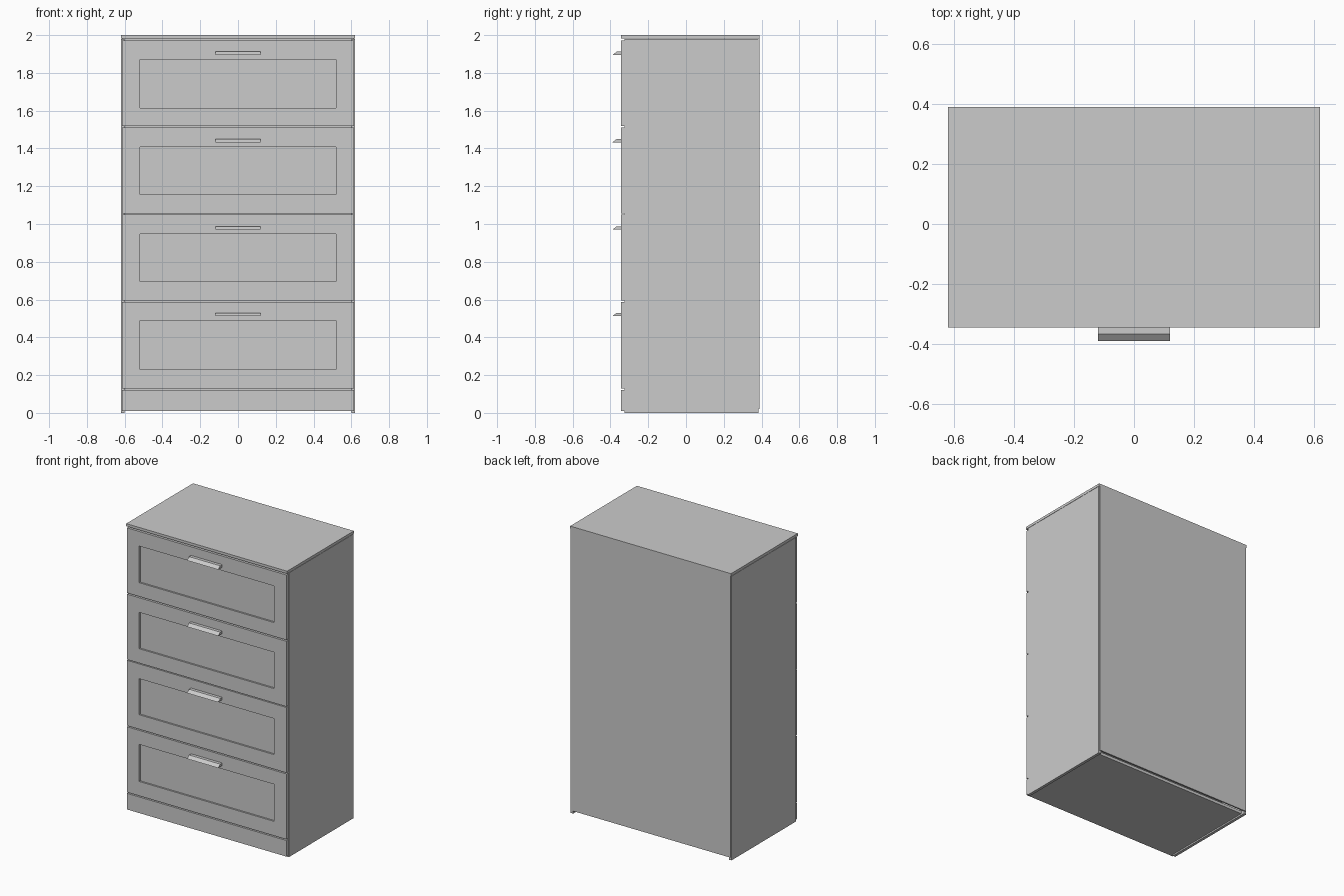
import bpy
import bmesh

cube = bpy.data.objects.get("Cube")
if cube:
    bpy.data.objects.remove(cube, do_unlink=True)

# Single painted finish
GREY = (0.6, 0.6, 0.6, 1.0)
paint = bpy.data.materials.new("grey_paint")
paint.use_nodes = True
paint.diffuse_color = GREY
paint.node_tree.nodes["Principled BSDF"].inputs["Base Color"].default_value = GREY

HALF_W, FRONT, CARCASS, BACK = 0.62, -0.345, -0.325, 0.39
FACE_W = 0.615
RECESS_W = 0.52


def prism(name, outline, x0, x1):
    """Extrude a y-z outline from x0 to x1."""
    bm = bmesh.new()
    face = bm.faces.new([bm.verts.new((x0, y, z)) for y, z in outline])
    ext = bmesh.ops.extrude_face_region(bm, geom=[face])
    moved = [v for v in ext["geom"] if isinstance(v, bmesh.types.BMVert)]
    bmesh.ops.translate(bm, verts=moved, vec=(x1 - x0, 0, 0))
    bmesh.ops.recalc_face_normals(bm, faces=bm.faces)
    mesh = bpy.data.meshes.new(name)
    bm.to_mesh(mesh)
    bm.free()
    mesh.materials.append(paint)
    obj = bpy.data.objects.new(name, mesh)
    bpy.context.collection.objects.link(obj)
    return obj


def board(name, x0, x1, y0, y1, z0, z1):
    return prism(name, [(y0, z0), (y1, z0), (y1, z1), (y0, z1)], x0, x1)


# Carcass
for side, s in (("left", 1), ("right", -1)):
    board(side + "_side", *sorted((s * 0.60, s * HALF_W)), CARCASS, 0.385, 0, 1.98)
board("top_board", -HALF_W, HALF_W, FRONT, BACK, 1.982, 2.0)
board("bottom_board", -0.60, 0.60, CARCASS, 0.36, 0.01, 0.03)
board("back_panel", -FACE_W, FACE_W, 0.38, BACK, 0.02, 1.982)
board("plinth", -FACE_W, FACE_W, FRONT, CARCASS, 0.01, 0.122)

# Drawers: bottom, top, recess bottom, recess top
drawers = [
    (0.130, 0.586, 0.230, 0.488),
    (0.594, 1.049, 0.695, 0.946),
    (1.055, 1.510, 1.155, 1.408),
    (1.519, 1.972, 1.615, 1.870),
]
for i, (z0, z1, r0, r1) in enumerate(drawers, 1):
    name = f"drawer_{i}_"
    board(name + "lower_rail", -FACE_W, FACE_W, FRONT, CARCASS, z0, r0)
    board(name + "upper_rail", -FACE_W, FACE_W, FRONT, CARCASS, r1, z1)
    for side, s in (("left", 1), ("right", -1)):
        board(name + side + "_stile", *sorted((s * RECESS_W, s * FACE_W)),
              FRONT, CARCASS, r0, r1)
    board(name + "panel", -0.595, 0.595, -0.333, -0.315, z0 + 0.01, z1 - 0.01)
    board(name + "box", -0.58, 0.58, -0.315, 0.34, z0 + 0.03, z1 - 0.03)

    # Sloped pull handle
    h = r1 + 0.024
    prism(name + "handle",
          [(FRONT, h), (-0.39, h), (-0.367, h + 0.018), (FRONT, h + 0.018)],
          -0.12, 0.12)
